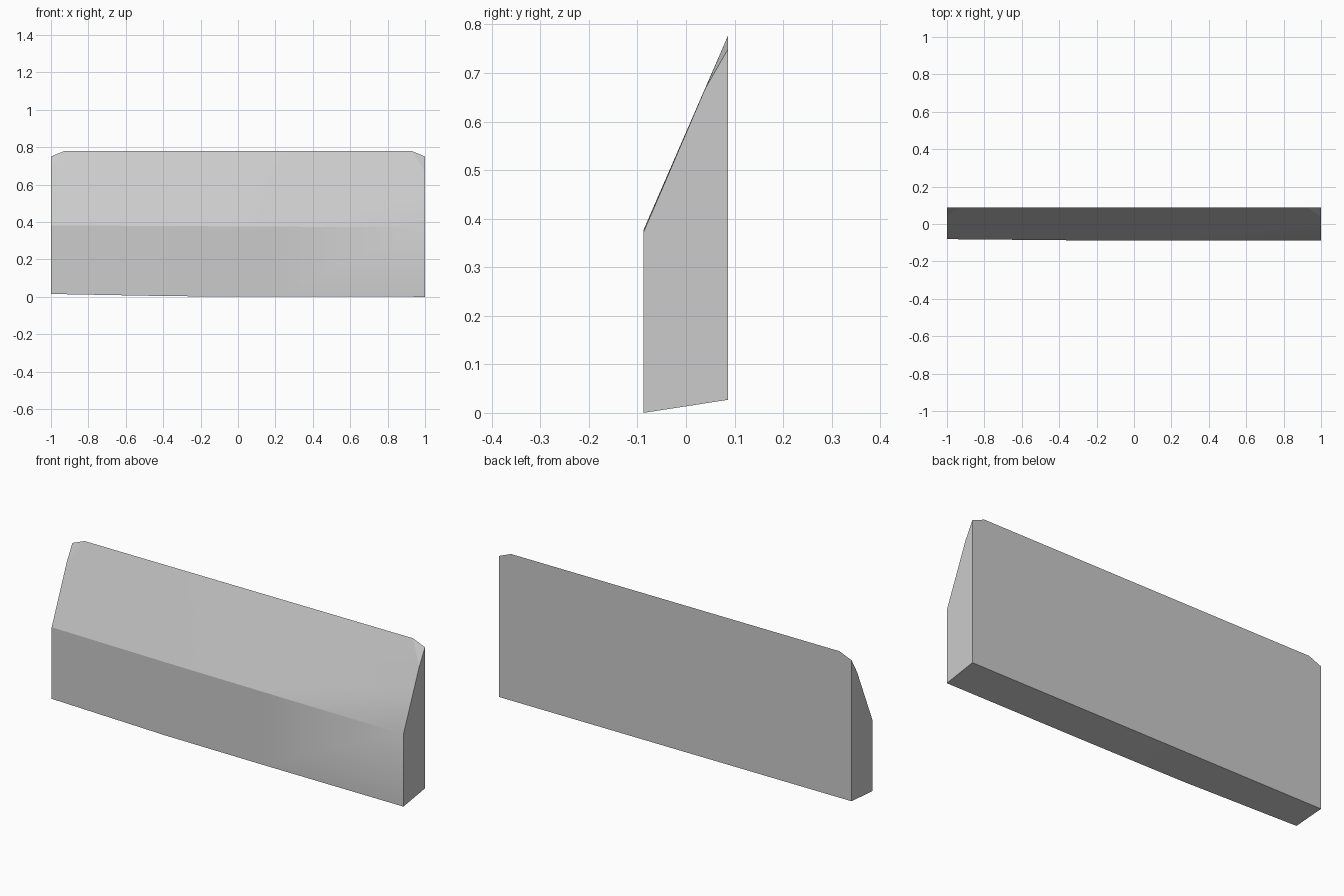
import bpy
import bmesh
import math
from mathutils import Vector

if "Cube" in bpy.data.objects:
    bpy.data.objects.remove(bpy.data.objects["Cube"], do_unlink=True)

BACK, FRONT, TOP = 0.087, -0.088, 0.778


def make_material(name, color):
    mat = bpy.data.materials.new(name)
    mat.use_nodes = True
    mat.diffuse_color = color
    mat.node_tree.nodes["Principled BSDF"].inputs["Base Color"].default_value = color
    return mat


def section(bm, x, front, bottom, ridge):
    """One cross-section: upright front, sloping upper face, upright back."""
    low, high = Vector((front, ridge)), Vector((BACK, TOP))
    middle = low.lerp(high, 0.5)
    points = [(BACK, 0.027), (front, bottom), low, middle, high]
    return [bm.verts.new((x, p[0], p[1])) for p in points]


bm = bmesh.new()

# Slightly bowed slab, lofted through its cross-sections
stations = [
    (-1.0, -0.081, 0.015, 0.382),
    (-0.35, -0.087, 0.003, 0.378),
    (0.2, FRONT, 0.001, 0.375),
    (0.97, FRONT, 0.0, 0.371),
    (1.0, FRONT, 0.0, 0.371),
]
rings = [section(bm, *s) for s in stations]
for a, b in zip(rings, rings[1:]):
    for i in range(len(a)):
        j = (i + 1) % len(a)
        bm.faces.new((a[i], b[i], b[j], a[j]))
bm.faces.new(rings[0])
bm.faces.new(reversed(rings[-1]))

# Clipped upper corners
for side in (-1, 1):
    normal = Vector((side * 0.2, -0.85, 0.49))
    cut = bmesh.ops.bisect_plane(
        bm, geom=bm.verts[:] + bm.edges[:] + bm.faces[:], dist=0.00001,
        plane_co=(side, BACK, 0.75), plane_no=normal, clear_outer=True)
    rim = [e for e in bm.edges if e.is_boundary]
    bmesh.ops.holes_fill(bm, edges=rim, sides=0)
bmesh.ops.recalc_face_normals(bm, faces=bm.faces[:])

# Soft shading with crisp edges; the ridge softens towards the left end
for face in bm.faces:
    face.smooth = True
for edge in bm.edges:
    mid = (edge.verts[0].co + edge.verts[1].co) / 2
    soft_ridge = mid.x > 0.97 and mid.x < 0.999 and mid.y < FRONT + 0.01 and mid.z > 0.3
    edge.smooth = soft_ridge or edge.calc_face_angle(0) < math.radians(10)

mesh = bpy.data.meshes.new("sloped_panel")
bm.to_mesh(mesh)
bm.free()
panel = bpy.data.objects.new("sloped_panel", mesh)
bpy.context.collection.objects.link(panel)
mesh.materials.append(make_material("light grey", (0.6, 0.6, 0.6, 1)))
